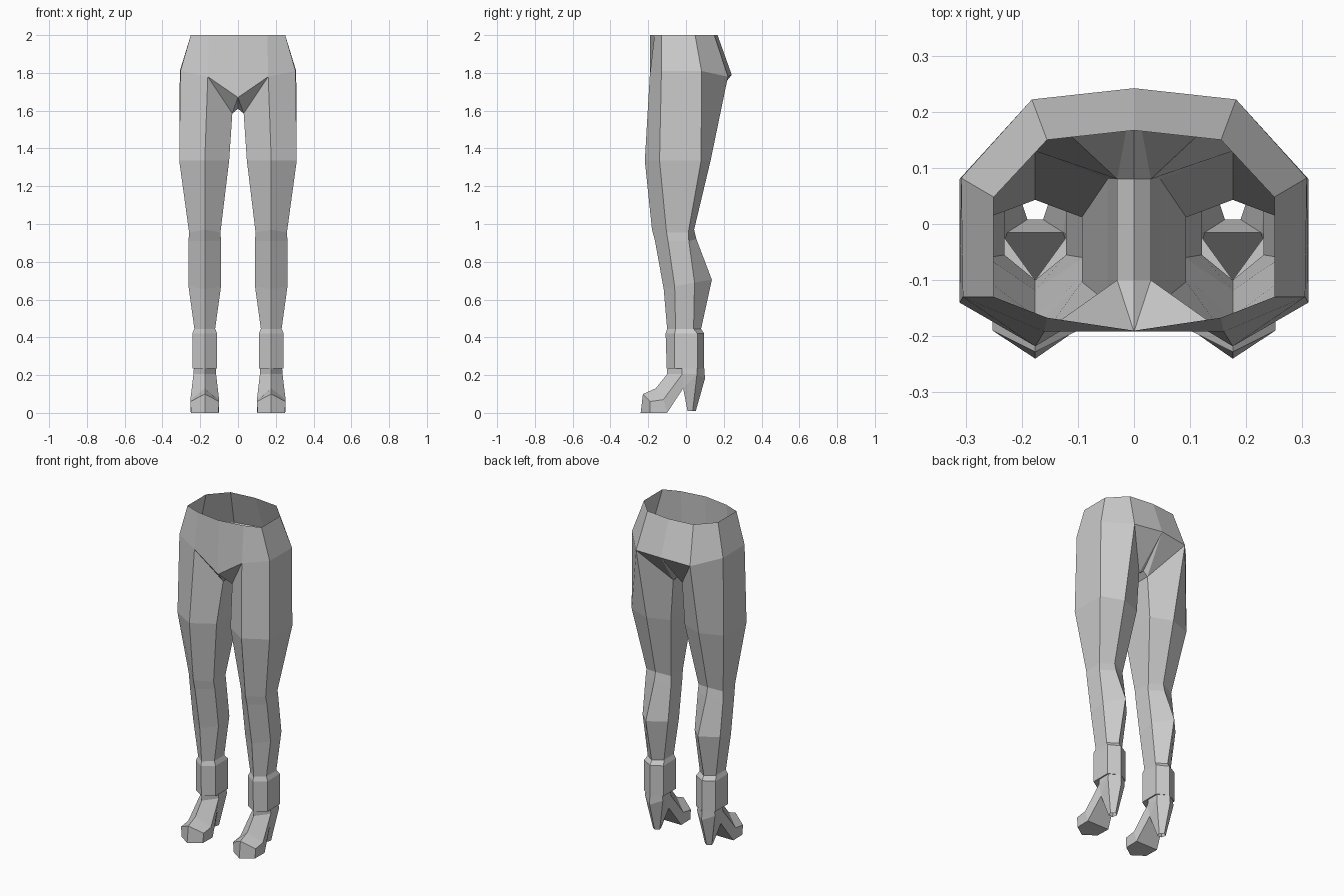
import bpy
import bmesh

cube = bpy.data.objects.get("Cube")
if cube:
    bpy.data.objects.remove(cube, do_unlink=True)

GREY = (0.6, 0.6, 0.6, 1.0)
grey = bpy.data.materials.new("plain grey")
grey.diffuse_color = GREY
grey.use_nodes = True
grey.node_tree.nodes["Principled BSDF"].inputs["Base Color"].default_value = GREY

CX = 0.176  # centre line of the left leg


def hexagon(front, outer_front, outer_back, back, w, shift=0.0):
    """Six-sided leg section; each argument is (y, z), w is the half width."""
    c = CX + shift
    return [(CX, *front), (c + w, *outer_front), (c + w, *outer_back),
            (CX, *back), (c - w, *outer_back), (c - w, *outer_front)]


def flat_ring(z, yf, yof, yob, yb, w, shift=0.0):
    return hexagon((yf, z), (yof, z), (yob, z), (yb, z), w, shift)


def loft(bm, rings, closed=True):
    """Skin quads between successive rings, sharing equal corners."""
    n = len(rings[0])
    for a, b in zip(rings, rings[1:]):
        for i in range(n if closed else n - 1):
            j = (i + 1) % n
            face(bm, b[i], b[j], a[j], a[i])


def face(bm, *points):
    bm.faces.new([bm.verts.new(p) for p in points])


def finish(name, bm):
    """Weld corners, then mirror the left half to the right."""
    bmesh.ops.remove_doubles(bm, verts=bm.verts, dist=0.0005)
    bmesh.ops.recalc_face_normals(bm, faces=bm.faces)
    mesh = bpy.data.meshes.new(name)
    bm.to_mesh(mesh)
    bm.free()
    mesh.materials.append(grey)
    obj = bpy.data.objects.new(name, mesh)
    bpy.context.collection.objects.link(obj)
    mirror = obj.modifiers.new("mirror", 'MIRROR')
    mirror.use_clip = True
    mirror.merge_threshold = 0.0005


# Hips: open waist down to the hip line, running from centre front to centre back
waist = [(0, -0.19, 2), (0.155, -0.167, 2), (0.25, -0.13, 2),
         (0.25, 0.048, 2), (0.155, 0.15, 2), (0, 0.167, 2)]
hip = [(0, -0.192, 1.67), (0.16, -0.192, 1.78), (0.305, -0.13, 1.81),
       (0.308, 0.082, 1.81), (0.182, 0.222, 1.78), (0, 0.242, 1.79)]
inner_front, inner_back = (0.03, -0.1, 1.585), (0.03, 0.08, 1.585)
crotch_front, crotch_back = (0, -0.1, 1.61), (0, 0.08, 1.61)

bm = bmesh.new()
loft(bm, [waist, hip], closed=False)
# Crotch
face(bm, hip[0], inner_front, hip[1])
face(bm, hip[0], crotch_front, inner_front)
face(bm, crotch_front, crotch_back, inner_back, inner_front)
face(bm, crotch_back, hip[5], inner_back)
face(bm, hip[5], hip[4], inner_back)
# Leg: thigh, two knee rings, calf, ankle
loft(bm, [
    hip[1:5] + [inner_back, inner_front],
    flat_ring(1.335, -0.218, -0.14, 0.08, 0.13, 0.132, 0.003),
    hexagon((-0.18, 0.97), (-0.103, 0.955), (0.012, 0.955), (0.043, 0.97), 0.083),
    hexagon((-0.164, 0.91), (-0.095, 0.91), (0.015, 0.91), (0.055, 0.92), 0.086),
    hexagon((-0.118, 0.655), (-0.06, 0.67), (0.045, 0.69), (0.137, 0.705), 0.086),
    flat_ring(0.445, -0.1, -0.055, 0.04, 0.08, 0.055),
])
finish("hips_and_legs", bm)

# Ankle cuffs
bm = bmesh.new()
loft(bm, [
    flat_ring(0.445, -0.1, -0.055, 0.04, 0.08, 0.055),
    flat_ring(0.42, -0.108, -0.06, 0.06, 0.096, 0.066),
    flat_ring(0.235, -0.102, -0.06, 0.06, 0.096, 0.066),
    flat_ring(0.235, -0.1, -0.02, 0.058, 0.094, 0.058),
])
finish("ankle_cuffs", bm)

# High-heeled shoes
bm = bmesh.new()
ankle = hexagon((-0.1, 0.205), (-0.02, 0.205), (0.058, 0.205), (0.1, 0.18), 0.06)
loft(bm, [flat_ring(0.235, -0.1, -0.02, 0.058, 0.098, 0.058), ankle])


def pair(w, y, z):
    return (CX + w, y, z), (CX - w, y, z)


arch_o, arch_i = pair(0.05, -0.015, 0.13)
ball_o, ball_i = pair(0.076, -0.12, 0.07)
sole_o, sole_i = pair(0.074, -0.1, 0)
toe_o, toe_i = pair(0.076, -0.19, 0.06)
tip_o, tip_i = pair(0.072, -0.19, 0)
# Foot: arch, ball and toe sections
loft(bm, [
    [arch_i, ankle[5], ankle[0], ankle[1], arch_o],
    [sole_i, ball_i, (CX, -0.16, 0.13), ball_o, sole_o],
    [tip_i, toe_i, (CX, -0.228, 0.1), toe_o, tip_o],
])
# Toe cap and sole
point, ridge = (CX, -0.24, 0), (CX, -0.228, 0.1)
face(bm, toe_o, ridge, point, tip_o)
face(bm, ridge, toe_i, tip_i, point)
face(bm, sole_o, tip_o, point, tip_i, sole_i)
# Heel, open underneath
face(bm, ankle[1], arch_o, ankle[2])
face(bm, ankle[5], ankle[4], arch_i)
base_fo, base_fi = pair(0.014, 0.008, 0.01)
base_bo, base_bi = pair(0.023, 0.035, 0.01)
loft(bm, [
    [arch_o, ankle[2], ankle[3], ankle[4], arch_i],
    [base_fo, base_bo, (CX, 0.052, 0.01), base_bi, base_fi],
])
finish("heeled_shoes", bm)
